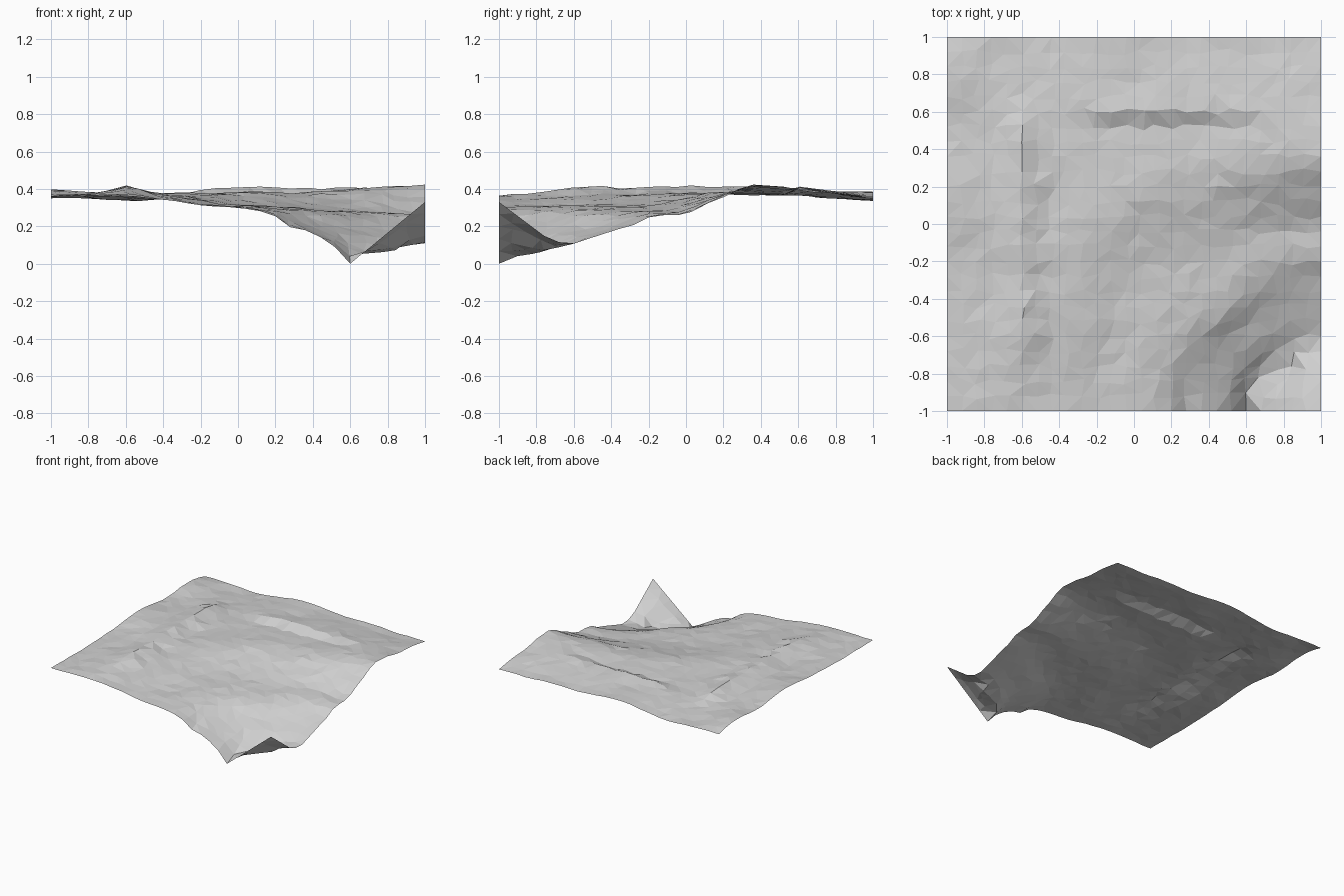
import bpy, bmesh, math, random
from mathutils import noise, Vector

if "Cube" in bpy.data.objects:
    bpy.data.objects.remove(bpy.data.objects["Cube"])

random.seed(4)
N = 25

# Height profiles by distance from the front-right corner:
# along the front edge, the diagonal and the right edge
DIST  = [0, .28, .37, .4, .5, .62, .72, .83, 1.0, 1.1, 1.2, 1.33, 1.5, 1.65, 2.0, 3.0]
FRONT = [.33, .10, .025, 0, .11, .175, .195, .275, .305, .307, .312, .335, .35, .36, .365, .355]
DIAG  = [.33, .055, .07, .085, .15, .19, .265, .285, .30, .305, .315, .34, .37, .375, .37, .345]
RIGHT = [.33, .12, .11, .11, .14, .18, .205, .26, .26, .31, .355, .415, .415, .38, .35, .35]


def sample(table, d):
    for i in range(len(DIST) - 1):
        if d <= DIST[i + 1]:
            t = (d - DIST[i]) / (DIST[i + 1] - DIST[i])
            return table[i] + t * (table[i + 1] - table[i])
    return table[-1]


def ramp(v, a, b):
    return max(0.0, min(1.0, (v - a) / (b - a)))


def ledge(s, back, drop):
    # gentle rise on one side (s < 0), abrupt drop on the other
    return ramp(s, -back, 0) if s < 0 else 1 - ramp(s, 0, drop)


def bump(x, y, cx, cy, r):
    return math.exp(-((x - cx) ** 2 + (y - cy) ** 2) / r ** 2)


def height(x, y):
    dx, dy = 1 - x, y + 1
    d = math.hypot(dx, dy)
    a = math.atan2(dy, dx) / (math.pi / 2)      # 0 front edge, 1 right edge
    if a < .5:
        z = sample(FRONT, d) * (1 - 2 * a) + sample(DIAG, d) * 2 * a
    else:
        z = sample(DIAG, d) * (2 - 2 * a) + sample(RIGHT, d) * (2 * a - 1)
    # left rim running front to back
    z += .05 * ledge(x + .56, .18, .06) * ramp(y, -.9, -.6) * (1 - ramp(y, .5, .68))
    # back rim running left to right
    z += .035 * ledge(.6 - y, .3, .07) * ramp(x, -.4, -.1) * (1 - ramp(x, .5, .9))
    # swells along the left and back edges
    z += .03 * bump(x, y, -1, .15, .25) + .03 * bump(x, y, -1, .78, .18)
    z += .025 * bump(x, y, -.1, 1, .3) - .02 * bump(x, y, -.5, 1, .2)
    # undulation on the high ground
    z += .015 * noise.noise(Vector((x * 2.8, y * 2.8, 2.7))) * ramp(d, .6, 1.4)
    z += .004 * random.uniform(-1, 1) * ramp(d, .5, 1.0)
    return z


# Terrain sheet
bm = bmesh.new()
bmesh.ops.create_grid(bm, x_segments=N, y_segments=N, size=1)
for v in bm.verts:
    x, y = v.co.x, v.co.y
    if abs(x) < .99 and abs(y) < .99:
        x += random.uniform(-.02, .02)
        y += random.uniform(-.02, .02)
    v.co = (x, y, height(x, y))
low = min(v.co.z for v in bm.verts)
for v in bm.verts:
    v.co.z -= low
bmesh.ops.triangulate(bm, faces=bm.faces[:])
mesh = bpy.data.meshes.new("terrain")
bm.to_mesh(mesh)
bm.free()
mat = bpy.data.materials.new("light grey")
mat.diffuse_color = (.64, .64, .64, 1)
mat.use_nodes = True
mat.node_tree.nodes["Principled BSDF"].inputs["Base Color"].default_value = mat.diffuse_color
mesh.materials.append(mat)
bpy.context.collection.objects.link(bpy.data.objects.new("terrain", mesh))
